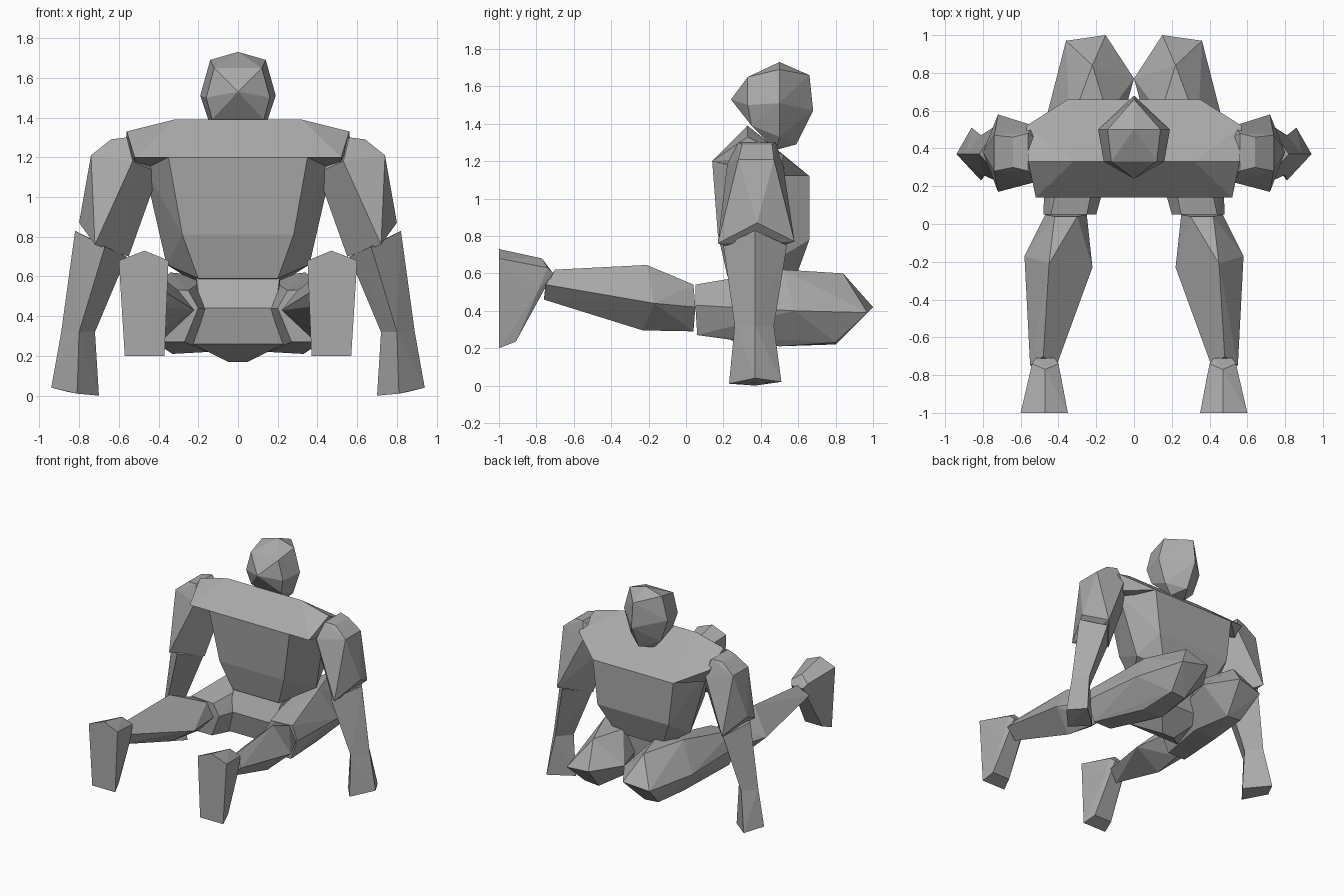
import bpy, bmesh

grey = bpy.data.materials.new("plain_grey")
grey.diffuse_color = (0.4, 0.4, 0.4, 1)


def hull(name, pts):
    """Flat-faced convex block around a few corner points."""
    bm = bmesh.new()
    verts = [bm.verts.new(p) for p in pts]
    res = bmesh.ops.convex_hull(bm, input=verts)
    loose = {g for g in res["geom_interior"] + res["geom_unused"]
             if isinstance(g, bmesh.types.BMVert)}
    bmesh.ops.delete(bm, geom=list(loose), context="VERTS")
    bmesh.ops.recalc_face_normals(bm, faces=bm.faces)
    me = bpy.data.meshes.new(name)
    bm.to_mesh(me)
    bm.free()
    me.materials.append(grey)
    bpy.context.collection.objects.link(bpy.data.objects.new(name, me))


def centre(name, half):
    """Block symmetric about x = 0."""
    hull(name, half + [(-x, y, z) for x, y, z in half if x > 0])


def pair(name, pts):
    """Matching right and left blocks."""
    hull("right_" + name, pts)
    hull("left_" + name, [(-x, y, z) for x, y, z in pts])


# Head
centre("head", [
    (0, .24, 1.53), (.12, .33, 1.65), (.14, .50, 1.69), (0, .50, 1.73),
    (.16, .33, 1.50), (.19, .50, 1.51), (.13, .35, 1.39), (.13, .50, 1.33),
    (0, .66, 1.66), (0, .68, 1.47), (0, .59, 1.29), (.06, .48, 1.26)])

# Shoulders, chest and pelvis
centre("shoulders", [
    (.32, .33, 1.39), (.56, .33, 1.33), (.57, .52, 1.23), (.52, .14, 1.20),
    (.35, .66, 1.12), (.52, .50, 1.12)])
centre("chest", [
    (.35, .14, 1.20), (.28, .17, .81), (.20, .22, .59), (.47, .40, 1.14),
    (.36, .46, .66), (.35, .66, 1.12), (.31, .66, .78), (.20, .58, .56)])
centre("pelvis", [
    (.21, .25, .60), (.19, .17, .44), (.23, .21, .26), (.05, .38, .17),
    (.20, .56, .60), (.20, .54, .32)])

# Legs
pair("thigh", [
    (.20, .05, .44), (.25, .05, .53), (.44, .05, .54), (.48, .05, .43),
    (.42, .06, .27), (.27, .06, .27), (.46, .58, .40), (.34, .52, .62),
    (.14, .58, .60), (.00, .77, .42), (.22, .84, .60), (.15, 1.0, .42),
    (.36, .97, .39), (.20, .80, .22), (.32, .80, .23), (.33, .50, .21),
    (.15, .50, .22)])
pair("shin", [
    (.25, .05, .42), (.47, .05, .42), (.42, .04, .54), (.30, .04, .53),
    (.37, .04, .29), (.22, -.23, .43), (.58, -.17, .44), (.45, -.21, .645),
    (.42, -.23, .295), (.55, -.75, .54), (.41, -.75, .55), (.48, -.70, .62),
    (.47, -.76, .46)])
pair("foot", [
    (.47, -1, .73), (.35, -1, .68), (.60, -1, .68), (.37, -1, .20),
    (.57, -1, .20), (.47, -.77, .68), (.40, -.74, .63), (.54, -.74, .63),
    (.42, -.71, .60), (.52, -.71, .60), (.39, -.79, .51), (.55, -.79, .51),
    (.40, -.91, .235), (.55, -.91, .235)])

# Arms
pair("upper_arm", [
    (.56, .28, 1.30), (.64, .30, 1.29), (.64, .46, 1.29), (.56, .48, 1.30),
    (.74, .28, 1.21), (.74, .47, 1.21), (.53, .22, 1.18), (.53, .52, 1.18),
    (.80, .38, .87), (.72, .17, .76), (.72, .58, .77), (.55, .37, .70),
    (.40, .38, 1.12)])
wrist = [(.89, .37, .32), (.80, .26, .32), (.72, .37, .32), (.81, .47, .32)]
pair("forearm", wrist + [
    (.82, .37, .83), (.67, .20, .75), (.56, .37, .70), (.70, .54, .75)])
pair("hand", wrist + [
    (.94, .37, .04), (.81, .23, .01), (.70, .37, 0), (.86, .51, .02)])
